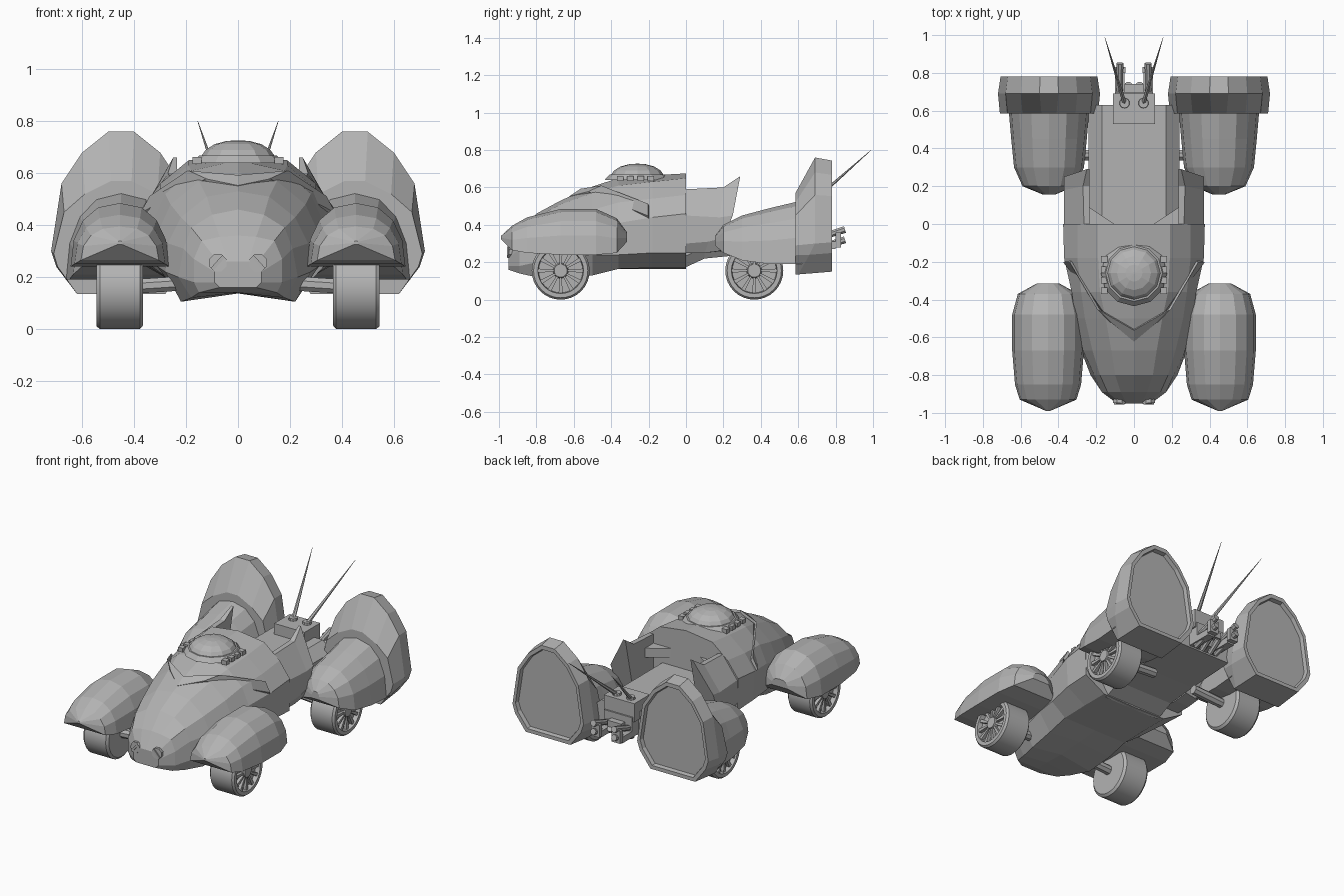
import bpy, bmesh, math
from mathutils import Vector

if "Cube" in bpy.data.objects:
    bpy.data.objects.remove(bpy.data.objects["Cube"])

gray = bpy.data.materials.new("plain_gray")
gray.diffuse_color = (0.45, 0.45, 0.45, 1)
gray.use_nodes = True
gray.node_tree.nodes["Principled BSDF"].inputs["Base Color"].default_value = gray.diffuse_color


def finish(name, bm, smooth=False):
    bmesh.ops.remove_doubles(bm, verts=bm.verts, dist=0.0005)
    bmesh.ops.recalc_face_normals(bm, faces=bm.faces)
    me = bpy.data.meshes.new(name)
    bm.to_mesh(me)
    bm.free()
    me.materials.append(gray)
    ob = bpy.data.objects.new(name, me)
    bpy.context.collection.objects.link(ob)
    if smooth:
        bpy.context.view_layer.objects.active = ob
        ob.select_set(True)
        bpy.ops.object.shade_smooth_by_angle(angle=math.radians(30))
        ob.select_set(False)
    return ob


def loft(name, rings, smooth=False):
    """Skin closed rings of 3D points and cap both ends."""
    bm = bmesh.new()
    vs = [[bm.verts.new(p) for p in r] for r in rings]
    n = len(vs[0])
    for a, b in zip(vs, vs[1:]):
        for i in range(n):
            j = (i + 1) % n
            bm.faces.new((a[i], a[j], b[j], b[i]))
    bm.faces.new(vs[0])
    bm.faces.new(vs[-1])
    return finish(name, bm, smooth)


def both(half, y):
    """Full ring from a half section running bottom centre to top centre."""
    return [(x, y, z) for x, z in half] + [(-x, y, z) for x, z in half[-2:0:-1]]


def box(name, x0, x1, y0, y1, z0, z1):
    return loft(name, [[(x0, y, z0), (x1, y, z0), (x1, y, z1), (x0, y, z1)] for y in (y0, y1)])


def rod(name, a, b, r0, r1, n=8, smooth=False):
    a, b = Vector(a), Vector(b)
    q = (b - a).to_track_quat('Z', 'Y')
    ring = lambda c, r: [c + q @ Vector((r * math.cos(t), r * math.sin(t), 0))
                         for t in [math.tau * (i + .5) / n for i in range(n)]]
    return loft(name, [ring(a, r0), ring(b, r1)], smooth)


def slab(name, pts, d):
    """Thin plate: the polygon moved by +d and -d."""
    d = Vector(d)
    return loft(name, [[Vector(p) + d for p in pts], [Vector(p) - d for p in pts]])


# Hood and cabin
hull = [
    (-.95, [(0, .16), (.07, .16), (.09, .18), (.09, .22), (.07, .25), (.04, .26), (0, .26)]),
    (-.89, [(0, .14), (.15, .14), (.17, .18), (.17, .27), (.14, .34), (.07, .355), (0, .36)]),
    (-.80, [(0, .14), (.18, .12), (.23, .20), (.21, .31), (.18, .39), (.10, .44), (0, .46)]),
    (-.67, [(0, .137), (.22, .105), (.28, .22), (.27, .33), (.22, .43), (.12, .51), (0, .53)]),
    (-.50, [(0, .15), (.23, .13), (.31, .24), (.31, .37), (.26, .48), (.15, .57), (0, .605)]),
    (-.36, [(0, .165), (.23, .165), (.33, .24), (.33, .41), (.28, .52), (.18, .61), (0, .65)]),
    (-.18, [(0, .165), (.23, .17), (.36, .25), (.37, .44), (.30, .54), (.19, .63), (0, .665)]),
    (0, [(0, .165), (.23, .17), (.37, .25), (.375, .46), (.30, .56), (.19, .65), (0, .675)])]
loft("cabin_body", [both(h, y) for y, h in hull])

# Rear bed
loft("rear_bed", [both([(0, zb), (.2, zb), (.24, zb + .06), (.24, .36), (.17, .42), (0, .42)], y)
                  for y, zb in ((-.02, .165), (.1, .22), (.3, .24), (.63, .26))])

# Roof dome: base collar and round cap
dome = [(.175, .64), (.15, .668), (.14, .668), (.125, .69), (.09, .712), (.045, .724), (.006, .727)]
loft("roof_dome", [[(r * math.cos(math.tau * i / 12), -.26 + r * math.sin(math.tau * i / 12), z)
                    for i in range(12)] for r, z in dome])

# Engine block and tail details
box("engine_block", -.11, .11, .53, .69, .37, .49)
box("engine_lower", -.10, .10, .60, .70, .27, .40)
box("engine_bridge", -.05, .05, .68, .74, .32, .36)


def arch(y, hw, zb, zt, cx, n=8):
    return [(cx + hw * math.copysign(abs(math.cos(t)) ** .85, math.cos(t)), y,
             zb + (zt - zb) * math.sin(t) ** .9 if 0 < i < n else zb)
            for i, t in enumerate(math.pi * k / n for k in range(n + 1))]


def wheel(side, cy, s):
    # Tyre and rim as a turned profile around the axle
    prof = [(.365, .02), (.365, .14), (.378, .155), (.532, .155), (.545, .145),
            (.545, .122), (.515, .118), (.515, .02)]
    loft(side + "_wheel", [[(s * x, cy + r * math.cos(math.tau * i / 32), .155 + r * math.sin(math.tau * i / 32))
                            for i in range(32)] for x, r in prof], True)
    rod(side + "_hub", (s * .5, cy, .155), (s * .542, cy, .155), .045, .035, 16)
    for k in range(12):
        t = math.tau * k / 12
        u = Vector((0, math.cos(t), math.sin(t)))
        v = Vector((0, -math.sin(t), math.cos(t)))
        c = Vector((s * .525, cy, .155))
        slab(side + "_spoke", [c + u * .03 - v * .005, c + u * .03 + v * .005,
                               c + u * .122 + v * .011, c + u * .122 - v * .011], (.01, 0, 0))
    rod(side + "_axle", (s * .15, cy, .18), (s * .38, cy, .165), .03, .03)


# Flared tail shield outline: half-width and height, top to bottom
wide = [(.05, .76), (.15, .68), (.23, .56), (.27, .30), (.25, .24), (.17, .135)]
lead = [(.04, .57), (.14, .52), (.22, .45), (.26, .29), (.245, .24), (.17, .135)]


def shield_ring(half, ys, k=1.0):
    pts = list(zip(half, ys))
    right = [(.45 + x * k, y, .43 + (z - .43) * k) for (x, z), y in pts]
    left = [(.45 - x * k, y, .43 + (z - .43) * k) for (x, z), y in reversed(pts)]
    return right + left


for side, s in (("left", 1), ("right", -1)):
    flip = lambda rings: [[(s * p[0], p[1], p[2]) for p in r] for r in rings]
    # Front fender pod
    loft(side + "_front_fender", flip([arch(*a, .455) for a in (
        (-.99, .01, .325, .34), (-.93, .15, .265, .395), (-.85, .175, .25, .44), (-.67, .19, .24, .485),
        (-.48, .19, .24, .485), (-.37, .16, .25, .435), (-.315, .06, .31, .36))]))
    # Rear fender pod
    loft(side + "_rear_fender", flip([arch(*a, .45) for a in (
        (.155, .03, .29, .34), (.20, .14, .25, .40), (.30, .185, .21, .45),
        (.45, .2, .19, .49), (.62, .215, .19, .53))]))
    # Tail shield with a recessed back panel
    loft(side + "_tail_shield", flip([
        shield_ring(lead, [.585] * 6), shield_ring(wide, [.69] * 4 + [.66, .60]),
        shield_ring(wide, [.78] * 6, .95), shield_ring(wide, [.78] * 6, .87),
        shield_ring(wide, [.755] * 6, .85)]))
    wheel(side + "_front", -.67, s)
    wheel(side + "_rear", .365, s)

    # Side rail ending in a raised fin
    loft(side + "_rail_fin", flip([
        [(.34, 0, .25), (.37, 0, .30), (.37, 0, .45), (.265, 0, .59), (.235, 0, .59), (.235, 0, .25)],
        [(.34, .1, .25), (.37, .12, .31), (.37, .18, .44), (.27, .2, .60), (.235, .2, .60), (.235, .1, .25)],
        [(.34, .18, .26), (.37, .2, .33), (.37, .25, .45), (.25, .29, .66), (.235, .29, .66), (.235, .2, .26)]]))
    slab(side + "_cabin_gusset", [(s * .24, -.01, .50), (s * .09, -.01, .50), (s * .24, .09, .50)], (0, 0, .03))

    # Windscreen band wrapping the cabin
    slab(side + "_window_band", [(s * .12, -.52, .57), (s * .19, -.45, .602),
                                 (s * .335, -.2, .505), (s * .37, -.2, .44)], (s * .005, -.003, .008))
    slab(side + "_screen_brow", [(0, -.62, .545), (0, -.56, .585), (s * .19, -.45, .602),
                                 (s * .12, -.52, .57)], (0, -.003, .008))
    # Headlight with a cross bar
    rod(side + "_headlight", (s * .07, -.86, .25), (s * .078, -.95, .255), .036, .036)
    slab(side + "_headlight_bar", [(s * .05, -.952, .275), (s * .06, -.952, .285),
                                   (s * .105, -.952, .235), (s * .095, -.952, .225)], (0, .004, 0))
    # Roof vents beside the dome
    for k in range(4):
        y = -.37 + k * .055
        box(side + "_roof_vent", min(s * .14, s * .175), max(s * .14, s * .175), y, y + .035, .635, .662)
    # Antenna on a round socket
    rod(side + "_antenna_socket", (s * .05, .64, .47), (s * .05, .64, .505), .03, .026, 10)
    rod(side + "_antenna", (s * .05, .64, .49), (s * .155, .99, .80), .013, .001, 6)
    # Exhaust arms with upturned pipes
    box(side + "_exhaust_arm", min(s * .05, s * .1), max(s * .05, s * .1), .62, .80, .27, .31)
    for x, z in ((.075, .29), (.075, .345), (.03, .28)):
        rod(side + "_exhaust_pipe", (s * x, .66, z - .03), (s * x, .85 if x > .05 else .74, z + .03), .017, .02)
    box(side + "_exhaust_clamp", min(s * .045, s * .105), max(s * .045, s * .105), .80, .83, .28, .36)
